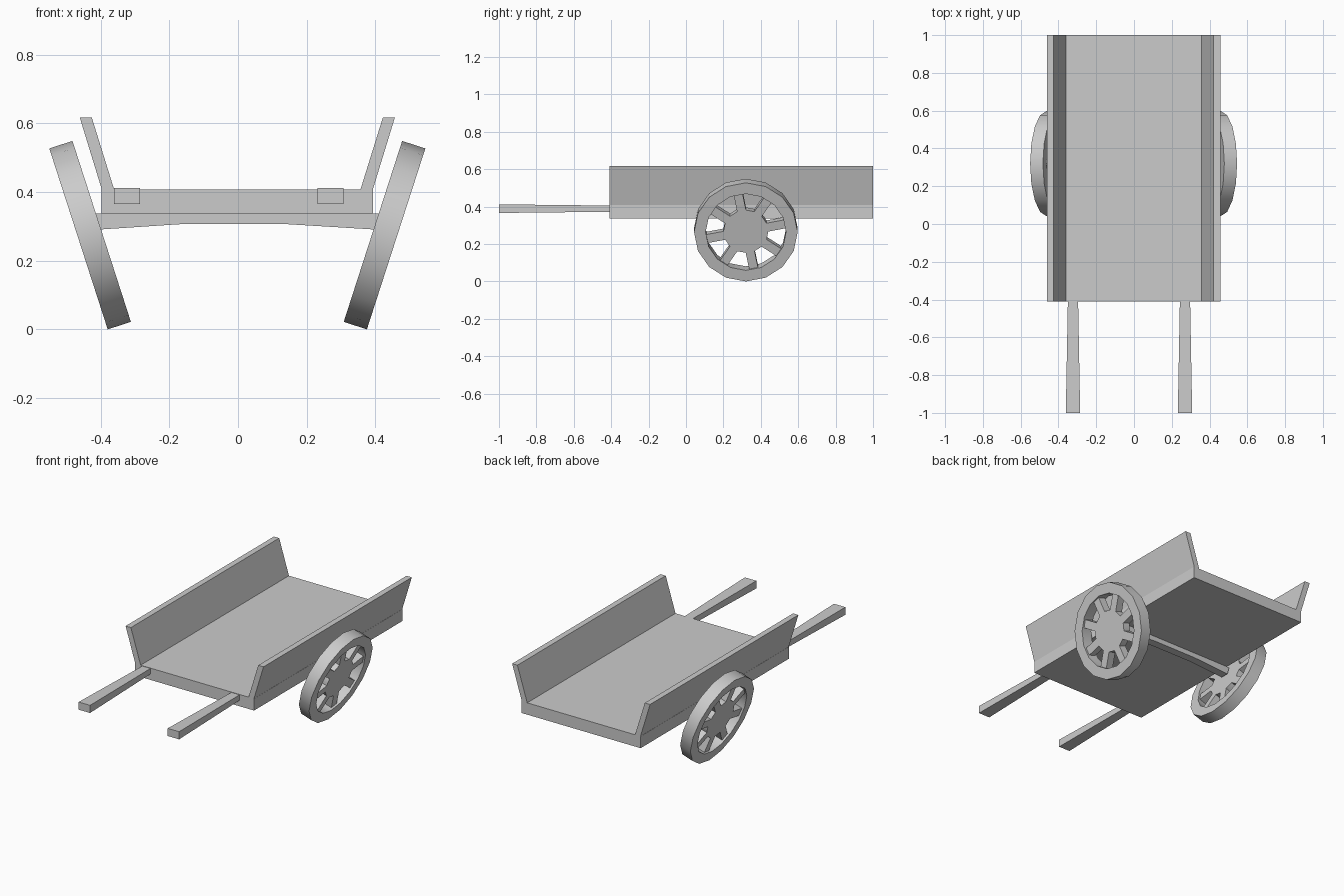
import bpy, bmesh, math
from mathutils import Matrix, Vector

if "Cube" in bpy.data.objects:
    bpy.data.objects.remove(bpy.data.objects["Cube"])

CX = -0.002          # mirror plane of the bed and wheels
Y0, Y1 = -0.41, 1.0  # bed front and back
AXLE_Y = 0.32


def finish(name, bm):
    bmesh.ops.recalc_face_normals(bm, faces=bm.faces)
    me = bpy.data.meshes.new(name)
    bm.to_mesh(me)
    bm.free()
    ob = bpy.data.objects.new(name, me)
    bpy.context.collection.objects.link(ob)
    return ob


def loft(bm, rings):
    """Skin closed rings of equal length; cap both ends."""
    vs = [[bm.verts.new(p) for p in r] for r in rings]
    n = len(vs[0])
    for a, b in zip(vs, vs[1:]):
        for i in range(n):
            j = (i + 1) % n
            bm.faces.new((a[i], a[j], b[j], b[i]))
    bm.faces.new(vs[0])
    bm.faces.new(vs[-1])


def extrude_y(name, profile, y0, y1):
    bm = bmesh.new()
    loft(bm, [[(x, y, z) for x, z in profile] for y in (y0, y1)])
    return finish(name, bm)


def circle(r, x, n=16):
    return [(x, r * math.cos(2 * math.pi * i / n), r * math.sin(2 * math.pi * i / n))
            for i in range(n)]


# Bed
extrude_y("bed", [(CX - 0.396, 0.337), (CX + 0.396, 0.337),
                  (CX + 0.396, 0.408), (CX - 0.396, 0.408)], Y0, Y1)

# Axle beam, slightly arched underneath
extrude_y("axle", [(-0.415, 0.337), (-0.402, 0.291), (-0.16, 0.307),
                   (0.135, 0.307), (0.398, 0.291), (0.411, 0.337)],
          AXLE_Y - 0.025, AXLE_Y + 0.025)


def wheel(name, side):
    bm = bmesh.new()
    # Rim: square section swept around 16 sides
    h, ro, ri = 0.0355, 0.277, 0.215
    loops = [[bm.verts.new(p) for p in circle(r, x)]
             for r, x in ((ro, -h), (ro, h), (ri, h), (ri, -h))]
    for k in range(4):
        a, b = loops[k], loops[(k + 1) % 4]
        for i in range(16):
            j = (i + 1) % 16
            bm.faces.new((a[i], a[j], b[j], b[i]))
    # Hub disc
    t = 0.024
    loft(bm, [circle(0.12, -t), circle(0.12, t)])
    # Eight spokes on alternate hub sides
    for k in range(8):
        rot = Matrix.Rotation(math.radians(45 * k + 11.25), 3, 'X')
        loft(bm, [[rot @ Vector((x, r, w)) for x, w in
                   ((-t, -0.024), (t, -0.024), (t, 0.024), (-t, 0.024))]
                  for r in (0.11, 0.216)])
    # Lean the wheel outwards and place it
    m = (Matrix.Translation((CX, AXLE_Y, 0.2745)) @ Matrix.Scale(side, 4, (1, 0, 0))
         @ Matrix.Translation((0.429, 0, 0)) @ Matrix.Rotation(math.radians(17.9), 4, 'Y'))
    bmesh.ops.transform(bm, matrix=m, verts=bm.verts)
    ob = finish(name, bm)
    bpy.ops.object.select_all(action='DESELECT')
    ob.select_set(True)
    bpy.context.view_layer.objects.active = ob
    bpy.ops.object.shade_smooth_by_angle(angle=math.radians(30))


def handle(name, cx):
    # Shaft flaring towards the grip
    bm = bmesh.new()
    loft(bm, [[(cx + sx * w, y, 0.389 + sz * h) for sx, sz in
               ((-1, -1), (1, -1), (1, 1), (-1, 1))]
              for y, w, h in ((-1.0, 0.038, 0.023), (Y0 + 0.01, 0.027, 0.0165))])
    finish(name, bm)


for label, s, hx in (("left", -1, -0.323), ("right", 1, 0.27)):
    # Leaning side board
    extrude_y(label + "_side_board",
              [(CX + s * x, z) for x, z in
               ((0.359, 0.408), (0.395, 0.408), (0.459, 0.617), (0.424, 0.617))], Y0, Y1)
    wheel(label + "_wheel", s)
    handle(label + "_handle", hx)
